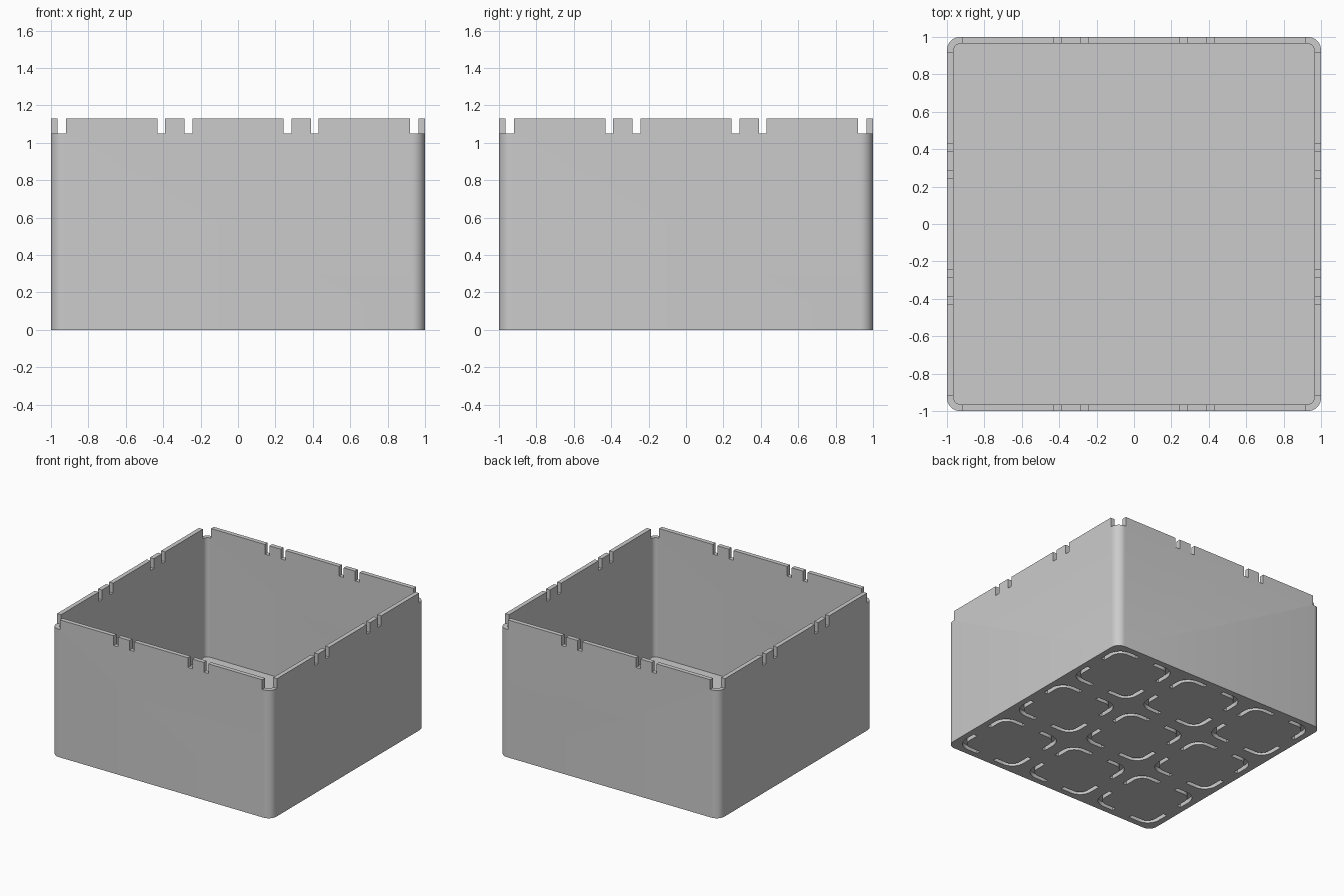
import bpy
import bmesh
from math import cos, sin, pi, radians
from mathutils import Matrix, Vector

old = bpy.data.objects.get("Cube")
if old:
    bpy.data.objects.remove(old, do_unlink=True)

HEIGHT = 1.13       # top of the rim
NOTCH_Z = 1.05      # bottom of the rim notches
WALL = 0.036
FLOOR = 0.07
CELL = 2 / 3

grey = bpy.data.materials.new("light grey plastic")
grey.use_nodes = True
colour = (0.6, 0.6, 0.6, 1)
grey.diffuse_color = colour
grey.node_tree.nodes["Principled BSDF"].inputs["Base Color"].default_value = colour


def arc(centre, radius, start, end, steps=8):
    return [(centre + radius * cos(start + (end - start) * i / steps),
             centre + radius * sin(start + (end - start) * i / steps))
            for i in range(steps + 1)]


def prism(bm, outline, z0, z1, matrix=Matrix()):
    """Extrude a flat outline from z0 up to z1."""
    base = bm.faces.new([bm.verts.new(matrix @ Vector((x, y, z0))) for x, y in outline])
    top = bmesh.ops.extrude_face_region(bm, geom=[base])["geom"]
    verts = [v for v in top if isinstance(v, bmesh.types.BMVert)]
    bmesh.ops.translate(bm, verts=verts, vec=(0, 0, z1 - z0))


def rounded_square(half, radius):
    corner = arc(half - radius, radius, 0, pi / 2)
    return [(Matrix.Rotation(k * pi / 2, 2) @ Vector(p))[:]
            for k in range(4) for p in corner]


def rectangle(x0, x1, y0, y1):
    return [(x0, y0), (x1, y0), (x1, y1), (x0, y1)]


def make_object(name, bm):
    bmesh.ops.recalc_face_normals(bm, faces=bm.faces)
    mesh = bpy.data.meshes.new(name)
    bm.to_mesh(mesh)
    bm.free()
    mesh.materials.append(grey)
    obj = bpy.data.objects.new(name, mesh)
    bpy.context.collection.objects.link(obj)
    return obj


def cut(target, cutter):
    cutter.hide_render = True
    mod = target.modifiers.new(cutter.name, "BOOLEAN")
    mod.operation = "DIFFERENCE"
    mod.solver = "EXACT"
    mod.object = cutter
    bpy.context.view_layer.objects.active = target
    bpy.ops.object.modifier_apply(modifier=mod.name)
    bpy.data.objects.remove(cutter, do_unlink=True)


# Outer body
bm = bmesh.new()
prism(bm, rounded_square(1, 0.07), 0, HEIGHT)
box = make_object("storage_box", bm)

# Open cavity
bm = bmesh.new()
prism(bm, rounded_square(1 - WALL, 0.036), FLOOR, HEIGHT + 0.1)
cut(box, make_object("cavity_cutter", bm))

# Rim notches along each wall, and one cut-away at each corner
bm = bmesh.new()
for k in range(4):
    turn = Matrix.Rotation(k * pi / 2, 4, "Z")
    for side in (-1, 1):
        for centre in (0.265, 0.41):
            x = side * centre
            prism(bm, rectangle(x - 0.021, x + 0.021, 0.9, 1.1), NOTCH_Z, HEIGHT + 0.1, turn)
    prism(bm, rectangle(0.92, 1.1, 0.92, 1.1), NOTCH_Z, HEIGHT + 0.1, turn)
cut(box, make_object("rim_notch_cutter", bm))

# Rounded corner grooves under each of the nine floor cells
HALF, RADIUS, WIDTH, GAP = 0.283, 0.11, 0.034, 0.08
mid = HALF - RADIUS
groove = ([(HALF, GAP)] + arc(mid, RADIUS, 0, pi / 2) + [(GAP, HALF), (GAP, HALF - WIDTH)]
          + arc(mid, RADIUS - WIDTH, pi / 2, 0) + [(HALF - WIDTH, GAP)])
bm = bmesh.new()
for i in (-1, 0, 1):
    for j in (-1, 0, 1):
        for k in range(4):
            place = Matrix.Translation((i * CELL, j * CELL, 0)) @ Matrix.Rotation(k * pi / 2, 4, "Z")
            prism(bm, groove, -0.05, 0.035, place)
cut(box, make_object("floor_groove_cutter", bm))

# Smooth rounded corners, crisp edges elsewhere
bpy.ops.object.select_all(action="DESELECT")
box.select_set(True)
bpy.context.view_layer.objects.active = box
bpy.ops.object.shade_smooth_by_angle(angle=radians(30))
